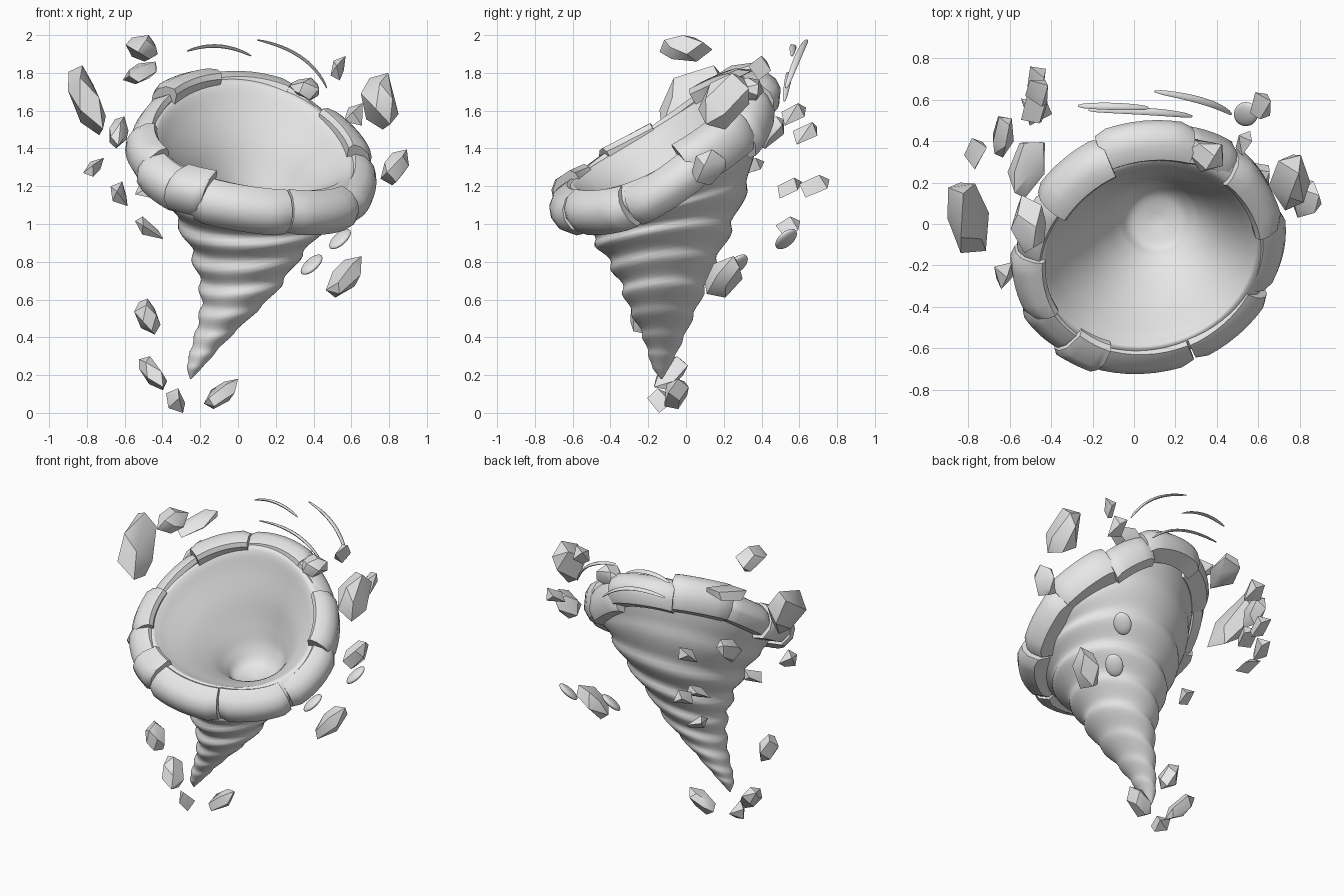
import bpy, bmesh, math, random
from mathutils import Vector

stone = bpy.data.materials.new("pale_grey")
stone.diffuse_color = (0.8, 0.8, 0.8, 1)


def finish(bm, name, angle):
    bmesh.ops.recalc_face_normals(bm, faces=bm.faces)
    me = bpy.data.meshes.new(name)
    bm.to_mesh(me)
    bm.free()
    me.materials.append(stone)
    ob = bpy.data.objects.new(name, me)
    bpy.context.collection.objects.link(ob)
    bpy.ops.object.select_all(action='DESELECT')
    bpy.context.view_layer.objects.active = ob
    ob.select_set(True)
    bpy.ops.object.shade_smooth_by_angle(angle=math.radians(angle))
    return ob


def frame(sx, sy):
    """Axes of a ring plane with slopes sx and sy."""
    n = Vector((-sx, -sy, 1)).normalized()
    e1 = (Vector((1, 0, 0)) - n * n.x).normalized()
    return e1, n.cross(e1), n


def sag(a, r):
    """The mouth dips at its left and right sides."""
    return Vector((0, 0, -0.075 * math.cos(a) ** 2 * r / 0.55))


def skin(bm, rings):
    """Bridge rows of points into quads and cap both ends."""
    rows = [[bm.verts.new(p) for p in r] for r in rings]
    for a, b in zip(rows, rows[1:]):
        k = len(a)
        for i in range(k):
            bm.faces.new((a[i], a[(i + 1) % k], b[(i + 1) % k], b[i]))
    bm.faces.new(rows[0])
    bm.faces.new(rows[-1])


def catmull(a, b, c, d, t):
    return [0.5 * (2 * q + (r - p) * t + (2 * p - 5 * q + 4 * r - s) * t * t
                   + (3 * q - p - 3 * r + s) * t ** 3) for p, q, r, s in zip(a, b, c, d)]


# Funnel: outer wall from the tip up, over the lip, then down the throat
# (centre x, y, z, radius, slope x, slope y)
MOUTH = Vector((0.08, -0.15, 1.47))
SX, SY = -0.22, 0.62
outer = [(-0.25, -0.13, 0.18, 0.004, 0.2, 0.05), (-0.22, -0.13, 0.25, 0.05, 0.2, 0.1),
         (-0.17, -0.12, 0.34, 0.085, 0.2, 0.1), (-0.09, -0.11, 0.46, 0.135, 0.2, 0.15),
         (0.0, -0.11, 0.6, 0.2, 0.2, 0.15), (0.05, -0.1, 0.75, 0.26, 0.18, 0.18),
         (0.09, -0.1, 0.92, 0.35, 0.12, 0.2), (0.1, -0.1, 1.1, 0.45, 0, 0.3),
         (0.09, -0.12, 1.27, 0.55, -0.16, 0.5), (0.085, -0.14, 1.41, 0.6, SX, SY)]
inner = [(0.08, -0.15, 1.46, 0.57, SX, SY), (0.08, -0.15, 1.475, 0.53, SX, SY),
         (0.08, -0.145, 1.455, 0.5, SX, SY), (0.08, -0.125, 1.4, 0.45, -0.21, 0.58),
         (0.09, -0.07, 1.285, 0.34, -0.18, 0.5), (0.1, -0.01, 1.165, 0.245, -0.13, 0.38),
         (0.11, 0.02, 1.07, 0.185, -0.05, 0.25), (0.11, 0.02, 1.0, 0.125, 0, 0.15),
         (0.11, 0.02, 0.97, 0.01, 0, 0.1)]
keys = outer + inner
SEG = 72
rings = []
for k in range(len(keys) - 1):
    quad = [keys[max(0, min(len(keys) - 1, k + j))] for j in (-1, 0, 1, 2)]
    for s in range(8):
        t = s / 8
        cx, cy, cz, r, sx, sy = catmull(*quad, t)
        u = k + t
        e1, e2, n = frame(sx, sy)
        amp = 0.05 * max(0, min(1, u / 1.5, (8.2 - u) / 2))
        ring = []
        for i in range(SEG):
            a = math.tau * i / SEG
            # spiral ridges, sharper above than below
            ph = (1.1 * u + a / math.tau) % 1
            w = ph / 0.65 if ph < 0.65 else (1 - ph) / 0.35
            rr = max(0.003, r) * (1 + amp * (w * w * (3 - 2 * w) * 2 - 1))
            ring.append(Vector((cx, cy, cz)) + (e1 * math.cos(a) + e2 * math.sin(a)) * rr
                        + sag(a, rr) * max(0, min(1, (sy - 0.2) / 0.42)))
        rings.append(ring)
bm = bmesh.new()
skin(bm, rings)
finish(bm, "funnel", 60)

# Rim: curved stone blocks (start, end angle, inner, outer radius, top, bottom, skew)
E1, E2, N = frame(SX, SY)
blocks = [(-116, -71, 0.53, 0.71, 0.02, -0.2, 0.01), (-70, -30, 0.53, 0.7, 0.02, -0.2, -0.02),
          (-28, 11, 0.53, 0.68, 0.01, -0.2, 0.03), (8, 46, 0.51, 0.66, 0.06, -0.2, -0.04),
          (44, 73, 0.53, 0.65, 0.01, -0.24, 0.04), (70, 112, 0.53, 0.69, 0.02, -0.19, -0.02),
          (110, 146, 0.51, 0.67, 0.07, -0.17, 0.03), (144, 178, 0.53, 0.645, 0.03, -0.16, -0.02),
          (176, 208, 0.52, 0.67, 0.05, -0.18, 0.02), (205, 233, 0.53, 0.69, 0.02, -0.2, -0.02),
          (228, 247, 0.51, 0.71, 0.05, -0.18, 0.02)]
for j, (a0, a1, ri, ro, h, b, skew) in enumerate(blocks):
    sec = [(ri, b), (ri, h - 0.025), (ri + 0.02, h), (ro - 0.07, h - 0.01), (ro - 0.02, h - 0.05),
           (ro, h - 0.1), (ro - 0.005, b + 0.06), (ro - 0.05, b)]
    rings = []
    for i in range(9):
        a = math.radians(a0 + (a1 - a0) * i / 8)
        end = 0.97 if i in (0, 8) else 1
        rings.append([MOUTH + (E1 * math.cos(a) + E2 * math.sin(a)) * (r * end if r > ri + 0.03 else r)
                      + N * (z + skew * (i / 8 - 0.5)) + sag(a, 0.55) for r, z in sec])
    bm = bmesh.new()
    skin(bm, rings)
    finish(bm, f"rim_block_{j}", 38)


# Rocks: faceted hulls fitted to a box (centre, size, lean of x and y with height)
def rock(name, c, size, lx=0, ly=0, count=14, seed=0):
    rnd = random.Random(seed)
    pts = []
    for i in range(count):
        z = 1 - 2 * (i + 0.5) / count
        a = i * 2.4 + rnd.uniform(-0.4, 0.4)
        q = math.sqrt(1 - z * z)
        pts.append(Vector((q * math.cos(a) + lx * z, q * math.sin(a) + ly * z, z)))
    bm = bmesh.new()
    lo = [min(p[k] for p in pts) for k in range(3)]
    hi = [max(p[k] for p in pts) for k in range(3)]
    for p in pts:
        bm.verts.new([c[k] + size[k] * ((p[k] - lo[k]) / (hi[k] - lo[k]) - 0.5) for k in range(3)])
    bmesh.ops.convex_hull(bm, input=bm.verts)
    finish(bm, name, 35)


big = [((-0.8, 0.03, 1.655), (0.2, 0.34, 0.37), -0.7, 0.5),
       ((-0.51, 0.0, 1.93), (0.17, 0.28, 0.14), 0, 0),
       ((-0.52, 0.26, 1.8), (0.18, 0.27, 0.12), 0.6, 0.8),
       ((0.75, 0.2, 1.65), (0.2, 0.27, 0.3), 0, 0.4),
       ((0.34, 0.33, 1.71), (0.18, 0.16, 0.13), 0, 0),
       ((0.83, 0.12, 1.3), (0.15, 0.18, 0.19), 0.5, 0.2),
       ((0.56, 0.2, 0.72), (0.19, 0.2, 0.22), 0.7, 0.4),
       ((-0.48, -0.22, 0.51), (0.14, 0.15, 0.19), -0.4, 0),
       ((-0.45, -0.08, 0.21), (0.15, 0.18, 0.18), -0.7, 0.5),
       ((-0.09, -0.05, 0.1), (0.18, 0.13, 0.16), 0.8, 0.2),
       ((-0.63, 0.42, 1.485), (0.1, 0.2, 0.17), 0.2, 0.5)]
small = [((0.53, 0.39, 1.825), (0.08, 0.12, 0.13), 0.4, 0),
         ((0.61, 0.57, 1.58), (0.1, 0.13, 0.12), 0, 0.5),
         ((-0.47, 0.54, 0.98), (0.15, 0.13, 0.12), -1, 0),
         ((-0.63, -0.25, 1.16), (0.09, 0.13, 0.13), -0.3, 0),
         ((-0.33, -0.14, 0.065), (0.1, 0.13, 0.13), -0.4, -0.3),
         ((-0.765, 0.34, 1.3), (0.11, 0.15, 0.1), 0.5, 0.5),
         ((-0.47, 0.63, 1.48), (0.11, 0.13, 0.12), 0, 0.4),
         ((-0.47, 0.68, 1.2), (0.09, 0.16, 0.12), 0, 0.3),
         ((-0.48, 0.55, 1.19), (0.13, 0.13, 0.11), 0, 0.4)]
for i, (c, s, lx, ly) in enumerate(big):
    rock(f"boulder_{i}", c, s, lx, ly, 12, i)
for i, (c, s, lx, ly) in enumerate(small):
    rock(f"pebble_{i}", c, s, lx, ly, 6, i + 40)

# Smooth flattened pebbles behind the funnel
for i, c in enumerate([(0.54, 0.53, 0.92), (0.39, 0.27, 0.785)]):
    bm = bmesh.new()
    bmesh.ops.create_uvsphere(bm, u_segments=20, v_segments=12, radius=0.058)
    for v in bm.verts:
        v.co.z = v.co.z * 0.5 + v.co.x * 0.6 + v.co.y * 0.5
        v.co += Vector(c)
    finish(bm, f"flat_pebble_{i}", 60)

# Wind streaks: thin tapered arcs (start, middle, end)
streaks = [((-0.27, 0.57, 1.915), (-0.1, 0.57, 1.98), (0.07, 0.56, 1.89)),
           ((0.1, 0.64, 1.975), (0.38, 0.6, 1.92), (0.47, 0.53, 1.72)),
           ((-0.22, 0.55, 1.79), (0.1, 0.55, 1.83), (0.28, 0.52, 1.65))]
for j, pts in enumerate(streaks):
    p0, p1, p2 = map(Vector, pts)
    rings = []
    for i in range(17):
        t = i / 16
        c = p0 * (1 - t) ** 2 + p1 * 2 * t * (1 - t) + p2 * t * t
        d = ((p1 - p0) * (1 - t) + (p2 - p1) * t).normalized()
        side = d.cross(Vector((0, 0.3, 1))).normalized()
        up = side.cross(d)
        w = 0.006 + 0.012 * math.sin(math.pi * t) ** 0.5 if 0 < t < 1 else 0.005
        rings.append([c + side * math.cos(math.tau * k / 8) * w
                      + up * math.sin(math.tau * k / 8) * w * 0.5 for k in range(8)])
    bm = bmesh.new()
    skin(bm, rings)
    finish(bm, f"wind_streak_{j}", 50)
